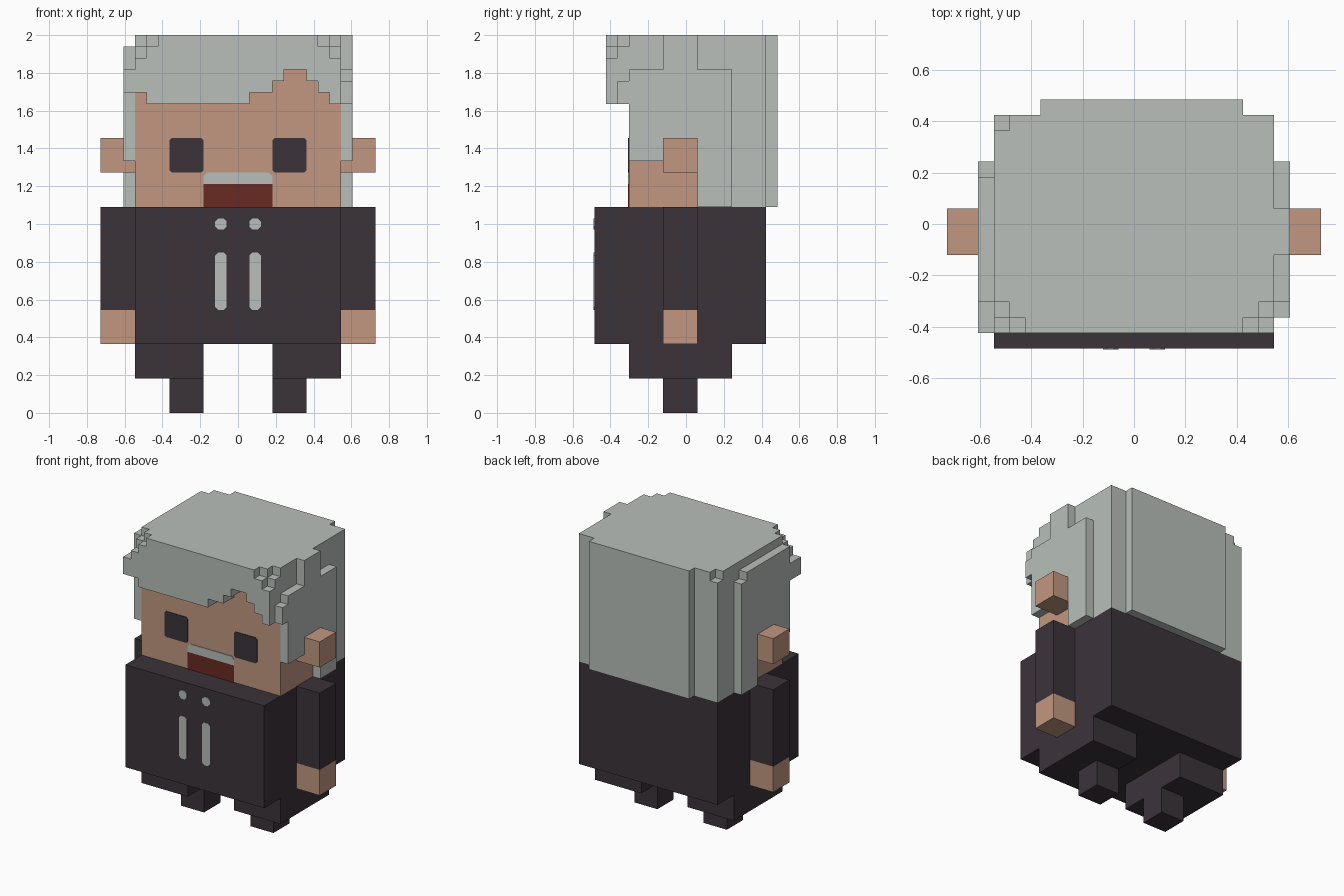
import bpy
import bmesh
from mathutils import Vector

cube = bpy.data.objects.get("Cube")
if cube:
    bpy.data.objects.remove(cube, do_unlink=True)

U = 2 / 33  # one block of the model grid


def material(name, hex_code):
    srgb = [int(hex_code[i:i + 2], 16) / 255 for i in (0, 2, 4)]
    lin = [c / 12.92 if c <= 0.04045 else ((c + 0.055) / 1.055) ** 2.4 for c in srgb]
    mat = bpy.data.materials.new(name)
    mat.use_nodes = True
    mat.diffuse_color = (*lin, 1)
    bsdf = mat.node_tree.nodes["Principled BSDF"]
    bsdf.inputs["Base Color"].default_value = (*lin, 1)
    bsdf.inputs["Roughness"].default_value = 0.9
    return mat


HAIR = material("pale grey", "B8BFBA")
SKIN = material("skin", "C19780")
CLOTH = material("dark cloth", "3B333A")
MOUTH = material("dark red", "692A22")


def prism(axis, profile, lo, hi):
    """Profile extruded along an axis; the two profile coordinates are the other axes in order."""
    return axis, profile, lo, hi


def box(x0, x1, y0, y1, z0, z1):
    return prism(2, [(x0, y0), (x1, y0), (x1, y1), (x0, y1)], z0, z1)


def build(name, mat, *prisms):
    bm = bmesh.new()
    for axis, profile, lo, hi in prisms:
        verts = []
        for a, b in profile:
            co = [a, b]
            co.insert(axis, lo)
            verts.append(bm.verts.new(Vector(co) * U))
        face = bm.faces.new(verts)
        new = bmesh.ops.extrude_face_region(bm, geom=[face])["geom"]
        shift = Vector((0, 0, 0))
        shift[axis] = (hi - lo) * U
        bmesh.ops.translate(bm, vec=shift, verts=[v for v in new if isinstance(v, bmesh.types.BMVert)])
    bmesh.ops.recalc_face_normals(bm, faces=bm.faces)
    mesh = bpy.data.meshes.new(name)
    bm.to_mesh(mesh)
    bm.free()
    mesh.materials.append(mat)
    obj = bpy.data.objects.new(name, mesh)
    bpy.context.collection.objects.link(obj)
    return obj


def plate(name, mat, x0, x1, z0, z1, y, top=0.0, bottom=0.0):
    """Thin painted panel on a front face, with clipped corners."""
    outline = []
    for x, z, c, sx, sz in ((x0, z0, bottom, 1, 1), (x1, z0, bottom, -1, 1),
                            (x1, z1, top, -1, -1), (x0, z1, top, 1, -1)):
        pts = [(x, z + sz * c), (x + sx * c, z)] if c else [(x, z)]
        outline += pts if sx == sz else pts[::-1]
    build(name, mat, prism(1, outline, y - 0.07, y))


# Body and head
build("torso", CLOTH, box(-9, 9, -8, 7, 6, 18))
build("head", SKIN, box(-9, 9, -5, 1, 18, 30))

# Limbs, ears, eyes and jacket trim on both sides
for side, s in (("left", 1), ("right", -1)):
    def span(a, b):
        return sorted((a * s, b * s))
    build(side + "_sleeve", CLOTH, box(*span(9, 12), -2, 1, 9, 18))
    build(side + "_hand", SKIN, box(*span(9, 12), -2, 1, 6, 9))
    build(side + "_ear", SKIN, box(*span(9, 12), -2, 1, 21, 24))
    build(side + "_leg", CLOTH, box(*span(3, 9), -5, 4, 3, 6))
    build(side + "_foot", CLOTH, box(*span(3, 6), -2, 1, 0, 3))
    plate(side + "_eye", CLOTH, *span(3, 6), 21, 24, -5, 0.2, 0.2)
    plate(side + "_button", HAIR, *span(1, 2), 16, 17, -8, 0.28, 0.28)
    plate(side + "_jacket_stripe", HAIR, *span(1, 2), 9, 14, -8, 0.25, 0.25)

# Moustache and mouth
plate("moustache", HAIR, -3, 3, 20, 21, -5, top=0.3)
plate("mouth", MOUTH, -3, 3, 18, 20, -5)

# Hair over the top and back, with a nick in one rear corner
roof = [(-5, 30), (1, 30), (1, 18), (7, 18)]
build("hair_crown", HAIR,
      prism(0, roof + [(7, 33), (-5, 33)], -8, 9),
      prism(0, roof + [(7, 32), (6, 32), (6, 33), (-5, 33)], -9, -8))
build("hair_back", HAIR, box(-6, 7, 7, 8, 18, 33))

# Ragged fringe in two layers, with stepped upper corners
lower_edge = [(-10, 30), (-10, 28), (-8, 28), (-8, 27), (1, 27), (1, 28), (3, 28), (3, 29),
              (4, 29), (4, 30), (6, 30), (6, 29), (7, 29), (7, 28), (8, 28), (8, 27), (9, 27)]
build("hair_fringe", HAIR,
      prism(1, lower_edge + [(9, 31), (8, 31), (8, 32), (7, 32), (7, 33), (-7, 33),
                             (-7, 32), (-8, 32), (-8, 31), (-9, 31), (-9, 30)], -7, -6),
      prism(1, lower_edge + [(9, 32), (8, 32), (8, 33), (-8, 33),
                             (-8, 32), (-9, 32), (-9, 30)], -6, -5))

# Side hair
build("left_side_hair", HAIR,
      prism(0, [(-5, 22), (1, 22), (1, 18), (4, 18), (4, 30), (1, 30), (1, 33), (-2, 33),
                (-2, 30), (-5, 30), (-5, 29), (-6, 29), (-6, 27), (-5, 27)], 9, 10))
build("right_side_hair", HAIR,
      prism(0, [(-5, 22), (1, 22), (1, 18), (4, 18), (4, 31), (3, 31), (3, 32), (-5, 32)], -10, -9))
